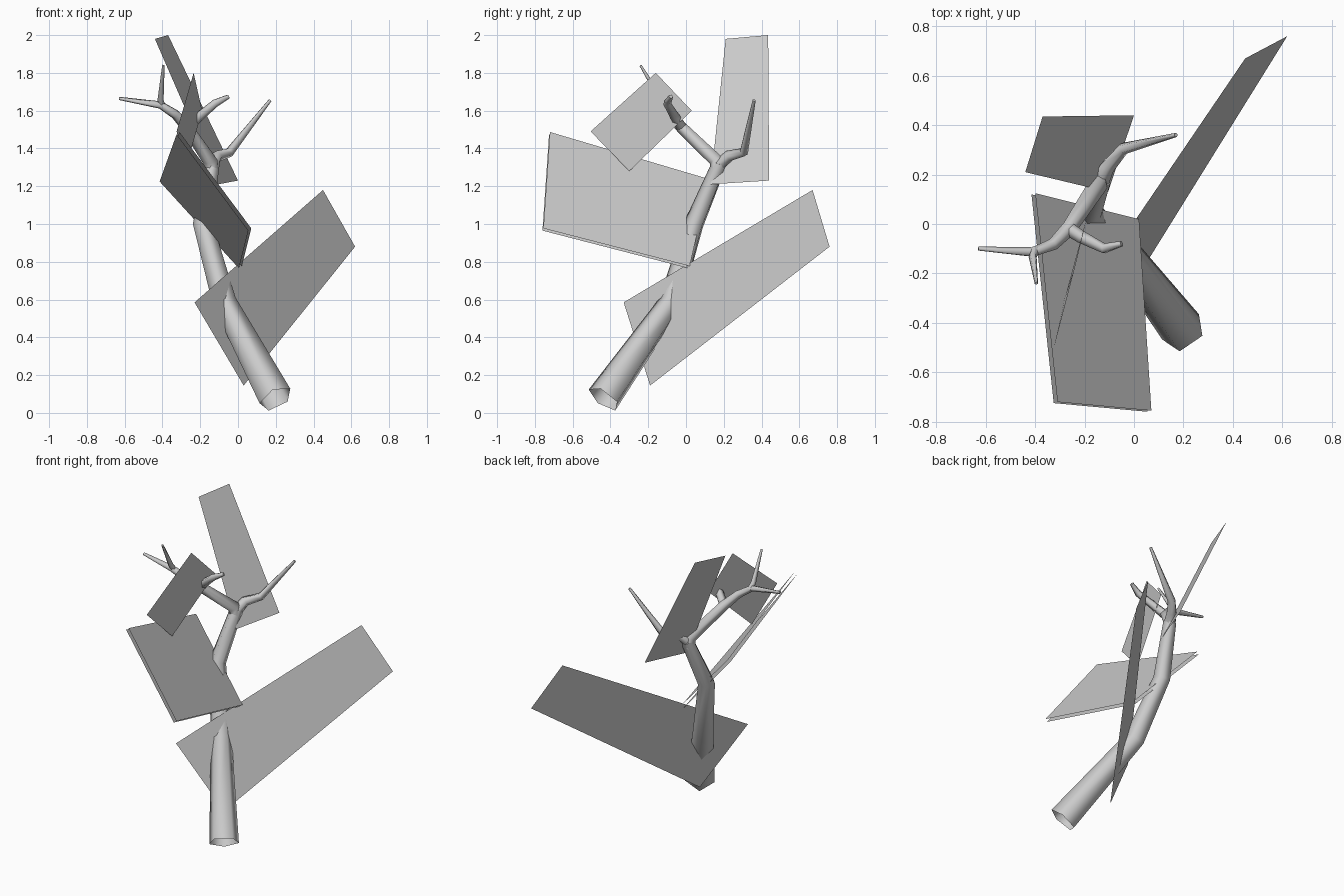
import bpy, bmesh, math
from mathutils import Vector

cube = bpy.data.objects.get("Cube")
if cube:
    bpy.data.objects.remove(cube, do_unlink=True)

grey = bpy.data.materials.new("light grey")
grey.use_nodes = True
grey.diffuse_color = (0.6, 0.6, 0.6, 1)
grey.node_tree.nodes["Principled BSDF"].inputs["Base Color"].default_value = (0.6, 0.6, 0.6, 1)


def finish(name, bm, smooth=False):
    mesh = bpy.data.meshes.new(name)
    bm.to_mesh(mesh)
    bm.free()
    mesh.materials.append(grey)
    obj = bpy.data.objects.new(name, mesh)
    bpy.context.collection.objects.link(obj)
    if smooth:
        bpy.ops.object.select_all(action="DESELECT")
        obj.select_set(True)
        bpy.context.view_layer.objects.active = obj
        bpy.ops.object.shade_smooth_by_angle(angle=math.radians(80))
    return obj


def limb(name, path, radii, side=(-0.02, -0.08, 0.058), sides=5):
    """Tapered tube along a path, open at the start and capped at the tip."""
    pts = [Vector(p) for p in path]
    bm = bmesh.new()
    rings = []
    ref = Vector(side)
    for i, (p, r) in enumerate(zip(pts, radii)):
        before = (p - pts[i - 1]).normalized() if i else Vector()
        after = (pts[i + 1] - p).normalized() if i < len(pts) - 1 else Vector()
        axis = (before + after).normalized()
        ref = (ref - axis * ref.dot(axis)).normalized()
        other = axis.cross(ref)
        angles = [math.tau * k / sides for k in range(sides)]
        rings.append([bm.verts.new(p + r * (ref * math.cos(a) + other * math.sin(a)))
                      for a in angles])
    for low, high in zip(rings, rings[1:]):
        for k in range(sides):
            n = (k + 1) % sides
            bm.faces.new((low[k], low[n], high[n], high[k]))
    bm.faces.new(rings[-1])
    return finish(name, bm, True)


def leaf_card(name, corners, offset=0.0):
    """Flat four-sided leaf panel, optionally shifted along its normal."""
    bm = bmesh.new()
    face = bm.faces.new([bm.verts.new(c) for c in corners])
    face.normal_update()
    shift = face.normal * offset
    for v in bm.verts:
        v.co += shift
    return finish(name, bm)


# Trunk and branches
fork = (-0.135, 0.18, 1.32)
elbow = (-0.265, -0.02, 1.51)
twig_fork = (-0.41, -0.115, 1.63)
limb("trunk", [(0.2, -0.435, 0.075), (-0.07, -0.08, 0.58), (-0.185, 0.045, 1.0), fork],
     [0.095, 0.067, 0.055, 0.042])
limb("front_branch", [(-0.14, 0.165, 1.27), (-0.145, 0.165, 1.335), elbow,
                      (-0.33, -0.085, 1.58), twig_fork, (-0.63, -0.1, 1.665)],
     [0.04, 0.042, 0.033, 0.026, 0.021, 0.009])
limb("upright_twig", [(-0.4, -0.105, 1.62), (-0.41, -0.13, 1.66), (-0.395, -0.24, 1.84)],
     [0.018, 0.017, 0.007])
limb("inner_twig", [elbow, (-0.21, -0.055, 1.565), (-0.12, -0.1, 1.64), (-0.05, -0.08, 1.675)],
     [0.03, 0.027, 0.022, 0.012])
limb("back_branch", [(-0.14, 0.165, 1.3), (-0.11, 0.23, 1.36), (-0.045, 0.305, 1.38),
                     (0.17, 0.36, 1.655)],
     [0.038, 0.032, 0.026, 0.009])

# Leaf panels
leaf_card("low_leaf", [(0.45, 0.67, 1.18), (0.62, 0.76, 0.88),
                       (0.03, -0.19, 0.145), (-0.23, -0.33, 0.585)])
front_leaf = [(-0.325, -0.725, 1.475), (-0.415, 0.12, 1.225),
              (0.005, 0.015, 0.765), (0.055, -0.76, 0.965)]
for name, offset in (("front_leaf_under", 0.0), ("front_leaf_upper", -0.02)):
    leaf_card(name, front_leaf, offset)
leaf_card("top_leaf", [(-0.44, 0.21, 1.98), (-0.37, 0.435, 2.0),
                       (0.0, 0.44, 1.23), (-0.105, 0.13, 1.21)])
leaf_card("small_leaf", [(-0.235, -0.16, 1.8), (-0.19, 0.03, 1.6),
                         (-0.28, -0.3, 1.28), (-0.325, -0.505, 1.49)])
